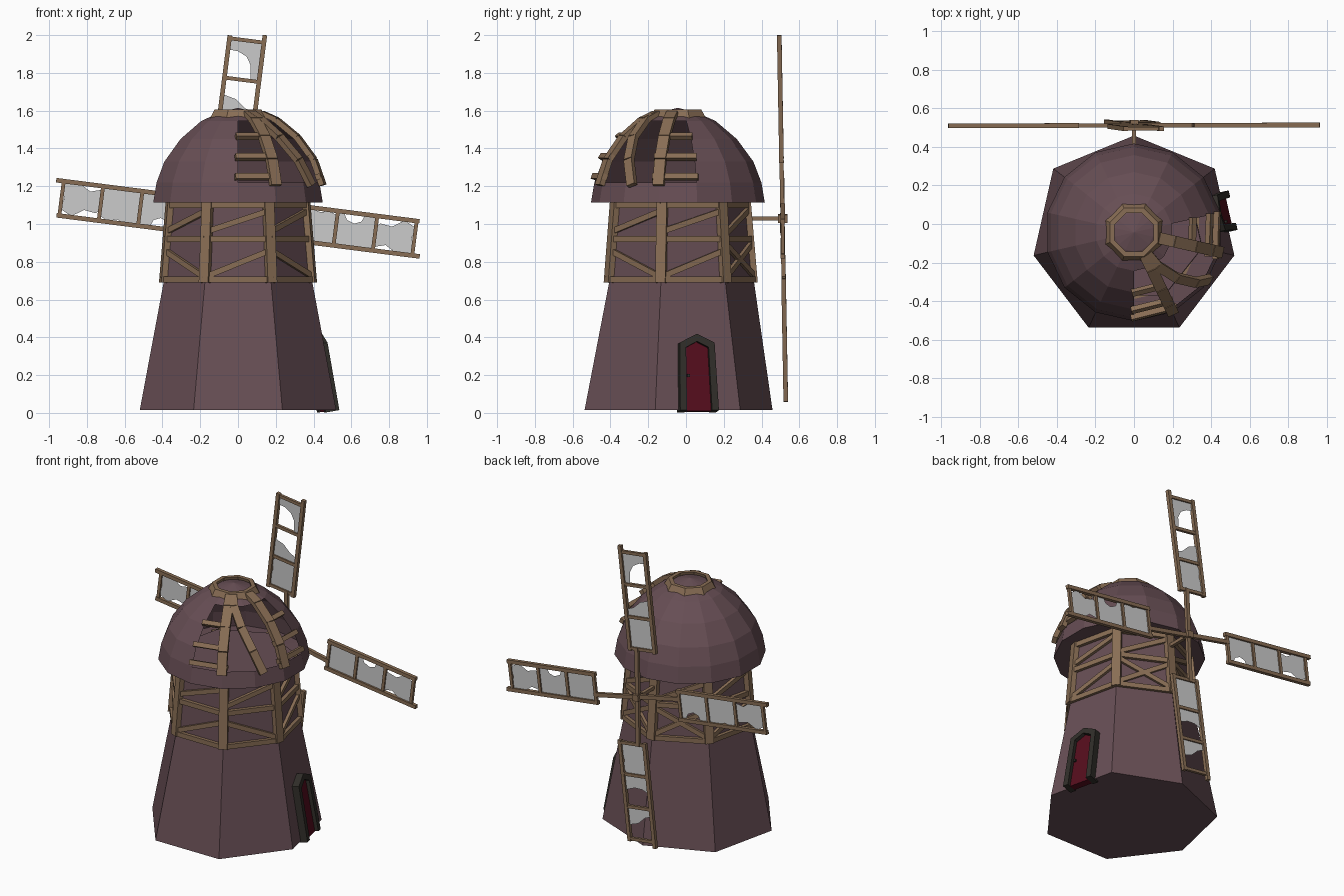
import bpy, bmesh, math
from mathutils import Vector as V

if "Cube" in bpy.data.objects:
    bpy.data.objects.remove(bpy.data.objects["Cube"])

CY = -0.043          # tower axis in y


def mat(name, rgb):
    m = bpy.data.materials.new(name)
    m.diffuse_color = (*rgb, 1)
    m.use_nodes = True
    m.node_tree.nodes["Principled BSDF"].inputs["Base Color"].default_value = m.diffuse_color
    return m


PLASTER = mat("plaster", (0.135, 0.076, 0.089))
WOOD = mat("wood", (0.25, 0.155, 0.09))
RED = mat("door_red", (0.09, 0.004, 0.012))
DARK = mat("dark_frame", (0.03, 0.027, 0.022))


def finish(bm, name, material=None, normals=True):
    if normals:
        bmesh.ops.recalc_face_normals(bm, faces=bm.faces)
    me = bpy.data.meshes.new(name)
    bm.to_mesh(me)
    bm.free()
    ob = bpy.data.objects.new(name, me)
    bpy.context.collection.objects.link(ob)
    if material:
        me.materials.append(material)
    return ob


def polar(r, deg, z):
    a = math.radians(deg)
    return V((r * math.cos(a), CY + r * math.sin(a), z))


def beam(bm, a, b, w, d, out):
    """Box from a to b, w wide, d deep along the outward hint."""
    ax = (b - a).normalized()
    side = ax.cross(out).normalized()
    n = side.cross(ax).normalized()
    q = [(-1, -1), (1, -1), (1, 1), (-1, 1)]
    e = [[bm.verts.new(p + side * (i * w / 2) + n * (j * d / 2)) for i, j in q] for p in (a, b)]
    bm.faces.new(e[0][::-1])
    bm.faces.new(e[1])
    for i in range(4):
        k = (i + 1) % 4
        bm.faces.new((e[0][i], e[0][k], e[1][k], e[1][i]))


def skin(bm, rings, skip=lambda band, seg: False, loop=False):
    n = len(rings[0])
    for b in range(len(rings) if loop else len(rings) - 1):
        lo, hi = rings[b], rings[(b + 1) % len(rings)]
        for i in range(n):
            if not skip(b, i):
                k = (i + 1) % n
                bm.faces.new((lo[i], lo[k], hi[k], hi[i]))


STEP = 360 / 7
corner = [90 + i * STEP for i in range(7)]

# seven sided tower with a slightly uneven foot
half = [(0.418, 0.287), (0.52, -0.163), (0.235, -0.537)]
foot = [(0, 0.458)] + [(-x, y) for x, y in half] + half[::-1]
bm = bmesh.new()
rings = [[bm.verts.new((x, y, 0.015)) for x, y in foot]]
for r, z in ((0.402, 0.7), (0.362, 1.14)):
    rings.append([bm.verts.new(polar(r, a, z)) for a in corner])
skin(bm, rings)
bm.faces.new(rings[0][::-1])
bm.faces.new(rings[-1])
finish(bm, "tower", PLASTER)

# timber framing round the upper tower
bm = bmesh.new()


def rad(z):
    return 0.406 - (z - 0.7) * 0.085


for i, a in enumerate(corner):
    n = a + STEP
    out = polar(1, a, 0) - V((0, CY, 0))
    mid = polar(1, a + STEP / 2, 0) - V((0, CY, 0))
    beam(bm, polar(rad(0.69), a, 0.69), polar(rad(1.13), a, 1.13), 0.055, 0.032, out)
    for z in (0.705, 0.92, 1.1):
        beam(bm, polar(rad(z), a, z), polar(rad(z), n, z), 0.032, 0.034, mid)

    def brace(z0, z1):
        beam(bm, polar(rad(z0), a, z0), polar(rad(z1), n, z1), 0.03, 0.028, mid)

    if i in (0, 6):      # crossed braces behind the sails
        brace(0.72, 0.9)
        brace(0.9, 0.72)
        brace(0.94, 1.08)
    else:
        brace(*((0.72, 0.86) if i % 2 else (0.86, 0.72)))
        brace(0.96, 1.07)
finish(bm, "tower_timber_frame", WOOD)

# fourteen sided dome with a broken opening at the front right
prof = [(0.345, 1.12), (0.46, 1.115), (0.442, 1.22), (0.4, 1.33), (0.312, 1.45), (0.2, 1.545), (0.1, 1.59)]
bm = bmesh.new()
rings = [[bm.verts.new(polar(r, 90 + i * STEP / 2, z)) for i in range(14)] for r, z in prof]
skin(bm, rings, lambda b, i: 2 <= b <= 4 and 7 <= i <= 10)
tip = bm.verts.new((0, CY, 1.615))
for i in range(14):
    bm.faces.new((rings[-1][i], rings[-1][(i + 1) % 14], tip))
finish(bm, "dome_cap", PLASTER)

# eight sided crown ring
bm = bmesh.new()
rings = [[bm.verts.new(polar(r, 22.5 + 45 * i, z)) for i in range(8)]
         for r, z in ((0.165, 1.552), (0.135, 1.605), (0.108, 1.605), (0.12, 1.56))]
skin(bm, rings, loop=True)
finish(bm, "crown_ring", WOOD)

# exposed rafters with broken battens
bm = bmesh.new()
line = [(0.46, 1.205), (0.412, 1.34), (0.322, 1.46), (0.21, 1.55), (0.13, 1.585)]


def rafter(angles, w):
    pts = [polar(r, a, z) for (r, z), a in zip(line, angles)]
    for p, q in zip(pts, pts[1:]):
        m = (p + q) / 2 - V((0, CY, 1.15))
        beam(bm, p, q, w, 0.03, m)


rafter([-12.9] * 5, 0.06)
rafter([-64.3] * 5, 0.06)
rafter([-32, -39, -47, -55, -58], 0.05)
for r, z in ((0.445, 1.25), (0.405, 1.355), (0.315, 1.465)):
    for a, b in ((-92, -60), (-18, 14)):
        p, q = polar(r, a, z), polar(r, b, z)
        beam(bm, p, q, 0.03, 0.028, (p + q) / 2 - V((0, CY, 1.1)))
finish(bm, "dome_rafters", WOOD)

# arched door on the sloping right wall
low0, low1 = V((0.52, -0.163, 0.015)), V((0.418, 0.287, 0.015))
org = (low0 + low1) / 2
up = ((polar(0.402, -STEP / 4, 0.7) + polar(0.402, STEP * 0.75, 0.7)) / 2 - org).normalized()
tan = (low1 - low0).normalized()
nor = tan.cross(up).normalized()


def at(s, h, d):
    return org + tan * s + up * h + nor * d


def arch(w, spring, apex):
    return [(-w, -0.008), (-w * 0.9, spring), (0, apex), (w * 0.9, spring), (w, -0.008)]


outer, inner = arch(0.105, 0.355, 0.402), arch(0.068, 0.33, 0.362)
bm = bmesh.new()
sec = [[bm.verts.new(at(s, h, d)) for s, h in o] for o, d in
       ((outer, -0.03), (outer, 0.045), (inner, 0.045), (inner, -0.03))]
for k in range(4):
    p, q = sec[k], sec[(k + 1) % 4]
    for i in range(4):
        bm.faces.new((p[i], p[i + 1], q[i + 1], q[i]))
bm.faces.new([r[0] for r in sec])
bm.faces.new([r[-1] for r in sec])
finish(bm, "door_frame", DARK)

bm = bmesh.new()
p, q = [[bm.verts.new(at(s, h, d)) for s, h in inner] for d in (-0.02, 0.022)]
skin(bm, [p, q])
bm.faces.new(p)
bm.faces.new(q)
finish(bm, "door", RED)

bm = bmesh.new()
beam(bm, at(-0.05, 0.18, 0.02), at(-0.05, 0.18, 0.034), 0.014, 0.014, up)
finish(bm, "door_knob", DARK)

# sail shaft and hub
HUB = V((0, 0.505, 1.03))
bm = bmesh.new()
beam(bm, V((0, 0.25, 1.03)), V((0, 0.525, 1.03)), 0.022, 0.022, V((0, 0, 1)))
beam(bm, V((0, 0.488, 1.03)), V((0, 0.538, 1.03)), 0.042, 0.042, V((0.13, 0, 1)))
finish(bm, "sail_shaft", WOOD)

# torn cloth shapes inside a unit cell (along the blade, across the blade)
WHOLE = [(0, 0), (1, 0), (1, 0.85), (0.8, 0.97), (0.55, 0.9), (0.25, 1), (0, 1)]
BITE = [(0, 0), (0.9, 0), (1, 0.15), (1, 1), (0.7, 1), (0.62, 0.78), (0.45, 0.7), (0.25, 0.78), (0.15, 1), (0, 1)]
RAGGED = [(0, 0.1), (0.3, 0.2), (0.6, 0), (1, 0), (0.93, 0.5), (1, 0.8), (0.7, 0.97), (0.4, 0.75), (0.1, 0.8), (0, 0.7)]
HOOK = [(0, 0), (1, 0), (1, 1), (0.72, 1), (0.7, 0.7), (0.6, 0.45), (0.4, 0.3), (0, 0.25)]
HEAP = [(0, 0), (0.22, 0), (0.3, 0.3), (0.5, 0.6), (0.58, 1), (0, 1)]
STRIP = [(0, 0), (0, 1), (0.5, 1), (0.4, 0.6), (0.42, 0.3), (0.55, 0)]
sails = {"right": (0, -0.09, (WHOLE, BITE, RAGGED)), "upper": (90, -0.03, (WHOLE, HEAP, HOOK)),
         "left": (180, -0.09, (BITE, WHOLE, RAGGED)), "lower": (270, -0.03, (WHOLE, STRIP, HEAP))}
BARS = (0.315, 0.52, 0.73, 0.94)
BACK = V((0, 1, 0))
for name, (deg, v0, cloths) in sails.items():
    a = math.radians(deg - 7.3)
    U, W = V((math.cos(a), 0, math.sin(a))), V((-math.sin(a), 0, math.cos(a)))

    def pt(u, v):
        return HUB + U * u + W * v + BACK * (0.006 - 0.018 * U.z * u)

    v1, v2 = v0 + 0.012, v0 + 0.196
    bm = bmesh.new()
    beam(bm, pt(0.3, v1), pt(0.98, v1), 0.024, 0.024, BACK)
    beam(bm, pt(0.3, v2), pt(0.955, v2), 0.024, 0.024, BACK)
    for u in BARS:
        beam(bm, pt(u, v1), pt(u, v2), 0.02, 0.018, BACK)
    beam(bm, pt(-0.02, 0), pt(0.325, v1 + 0.05), 0.026, 0.022, BACK)
    finish(bm, name + "_sail_frame", WOOD)
    bm = bmesh.new()
    for u0, u1, shape in zip(BARS, BARS[1:], cloths):
        bm.faces.new([bm.verts.new(pt(u0 + (u1 - u0) * s, v1 + (v2 - v1) * t)) for s, t in shape])
    finish(bm, name + "_sail_cloth")
